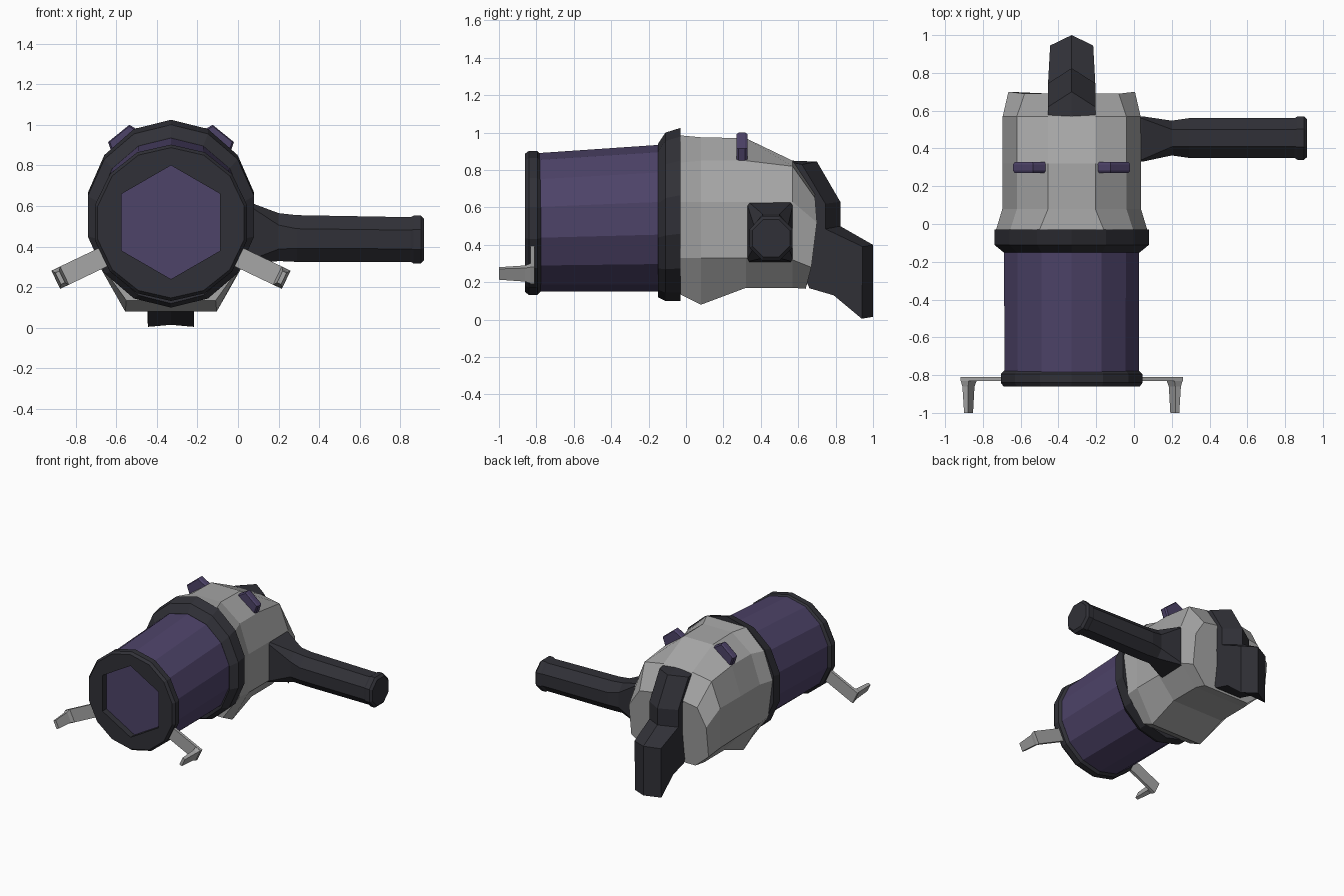
import bpy, bmesh, math
from mathutils import Vector

if "Cube" in bpy.data.objects:
    bpy.data.objects.remove(bpy.data.objects["Cube"])

CX = -0.33  # axis of the barrel


def material(name, color):
    m = bpy.data.materials.new(name)
    m.use_nodes = True
    m.diffuse_color = (*color, 1)
    m.node_tree.nodes["Principled BSDF"].inputs["Base Color"].default_value = (*color, 1)
    return m


purple = material("purple", (0.075, 0.056, 0.14))
dark = material("charcoal", (0.03, 0.03, 0.038))
grey = material("grey", (0.38, 0.38, 0.38))


def finish(name, bm, *mats):
    bmesh.ops.recalc_face_normals(bm, faces=bm.faces)
    mesh = bpy.data.meshes.new(name)
    bm.to_mesh(mesh)
    bm.free()
    for m in mats:
        mesh.materials.append(m)
    obj = bpy.data.objects.new(name, mesh)
    bpy.context.collection.objects.link(obj)
    return obj


def loft_mesh(rings, caps=(True, True)):
    bm = bmesh.new()
    loops = [[bm.verts.new(p) for p in ring] for ring in rings]
    n = len(loops[0])
    for a, b in zip(loops, loops[1:]):
        for i in range(n):
            j = (i + 1) % n
            bm.faces.new((a[i], a[j], b[j], b[i]))
    for loop, cap in zip((loops[0], loops[-1]), caps):
        if cap:
            bm.faces.new(loop)
    return bm, loops


def loft(name, rings, mat):
    return finish(name, loft_mesh(rings)[0], mat)


def oval(y, rx, rz, cz, n=14):
    # ring around the barrel axis with a corner at the top
    return [(CX + rx * math.sin(math.tau * i / n), y, cz + rz * math.cos(math.tau * i / n))
            for i in range(n)]


# Barrel and collar
loft("barrel", [oval(-0.80, 0.365, 0.37, 0.52), oval(-0.13, 0.367, 0.393, 0.5425)], purple)
loft("collar", [oval(-0.15, 0.37, 0.41, 0.53), oval(-0.11, 0.42, 0.45, 0.55),
                oval(-0.03, 0.42, 0.4625, 0.5625)], dark)

# Front rim with a recessed hexagonal lens
bm, loops = loft_mesh([oval(-0.775, 0.365, 0.365, 0.5175), oval(-0.795, 0.385, 0.385, 0.5175),
                       oval(-0.84, 0.385, 0.385, 0.5175), oval(-0.86, 0.37, 0.37, 0.5175)],
                      (True, False))
front, back = ([bm.verts.new(p) for p in oval(y, 0.28, 0.28, 0.52, 6)] for y in (-0.86, -0.81))
for i in range(6):
    j = (i + 1) % 6
    bm.faces.new((front[i], front[j], back[j], back[i]))
lens = bm.faces.new(back)
lens.material_index = 1
edges = [bm.edges.get((loop[i - 1], loop[i])) for loop in (loops[-1], front) for i in range(len(loop))]
bmesh.ops.triangle_fill(bm, edges=edges, use_beauty=True)
finish("front_rim", bm, dark, purple)


# Faceted rear housing: half sections (x, y, z) from top to bottom, mirrored
def section(y, *half):
    pts = [(x, y, z) if len(rest) == 0 else (x, rest[0], z) for x, z, *rest in half]
    return ([(CX + x, y, z) for x, y, z in pts]
            + [(CX - x, y, z) for x, y, z in reversed(pts)])


loft("rear_housing", [
    section(-0.03, (0.17, 0.985), (0.325, 0.84), (0.4, 0.63), (0.36, 0.33), (0.22, 0.135)),
    section(0.08, (0.125, 0.975), (0.29, 0.85), (0.367, 0.63), (0.367, 0.33), (0.225, 0.08)),
    section(0.32, (0.125, 0.97), (0.29, 0.85), (0.367, 0.63), (0.367, 0.33), (0.225, 0.17)),
    section(0.57, (0.125, 0.85), (0.29, 0.82), (0.365, 0.63), (0.365, 0.32), (0.225, 0.17)),
    section(0.68, (0.125, 0.67, 0.69), (0.25, 0.65, 0.69), (0.335, 0.52, 0.7),
            (0.335, 0.28, 0.67), (0.2, 0.165, 0.64)),
], grey)

# Rear grip: ridged outer profile closed by a shared inner edge
inner = [(0.79, 0.13), (0.66, 0.168), (0.6, 0.3), (0.6, 0.65)]
side = [(0.57, 0.84), (0.62, 0.83), (0.745, 0.62), (0.745, 0.485), (0.945, 0.39), (0.94, 0.005)]
ridge = [(0.57, 0.85), (0.70, 0.845), (0.825, 0.63), (0.825, 0.50), (1.0, 0.40), (1.0, 0.015)]
loft("rear_grip", [[(CX + s * (0.125 if z > 0.45 else 0.114), y, z) for y, z in outline + inner]
                   for s, outline in ((-1, side), (0, ridge), (1, side))], dark)


# Side handle: chamfered rectangles along x
def chamfered(x, cy, cz, a, b, k=0.42):
    quarter = [(a, b * k), (a * k, b)]
    pts = (quarter + [(-u, v) for u, v in reversed(quarter)]
           + [(-u, -v) for u, v in quarter] + [(u, -v) for u, v in reversed(quarter)])
    return [(x, cy + u, cz + v) for u, v in pts]


loft("side_handle", [
    chamfered(-0.02, 0.45, 0.47, 0.122, 0.168, 0.95), chamfered(0.045, 0.45, 0.468, 0.12, 0.155, 0.9),
    chamfered(0.2, 0.455, 0.447, 0.092, 0.118, 0.5), chamfered(0.29, 0.455, 0.44, 0.105, 0.115),
    chamfered(0.85, 0.455, 0.435, 0.105, 0.11), chamfered(0.865, 0.455, 0.435, 0.115, 0.118),
    chamfered(0.9, 0.455, 0.435, 0.115, 0.118), chamfered(0.917, 0.455, 0.435, 0.1, 0.1),
], dark)

# Paired parts: top lugs and hooked front prongs
radial, tangent = Vector((0.9, 0, -0.43)), Vector((0.43, 0, 0.9))
for word, s in (("left", 1), ("right", -1)):
    lug = [(0.12, 0.95), (0.205, 1.0), (0.31, 0.915), (0.28, 0.83)]
    mid = Vector((0.22, 0.92))
    rings = []
    for y, f in ((0.27, 0.9), (0.282, 1), (0.316, 1), (0.328, 0.9)):
        pts = [mid + (Vector(p) - mid) * f for p in lug]
        rings.append([(CX + s * p.x, y, p.y) for p in pts])
    loft(word + "_lug", rings, purple)

    def plate(y, r0, r1, w):
        # rectangle spanning a radial range and a width
        out = []
        for r, t in ((r0, -w), (r1, -w), (r1, w), (r0, w)):
            p = Vector((0.32, 0, 0.355)) + radial * r + tangent * t
            out.append((CX + s * p.x, y, p.z))
        return out

    loft(word + "_prong_arm", [plate(-0.81, 0, 0.275, 0.05), plate(-0.832, 0, 0.275, 0.05)], grey)
    loft(word + "_prong_hook", [plate(-0.825, 0.225, 0.275, 0.05), plate(-0.86, 0.235, 0.268, 0.04),
                                plate(-1.0, 0.24, 0.262, 0.032)], grey)
